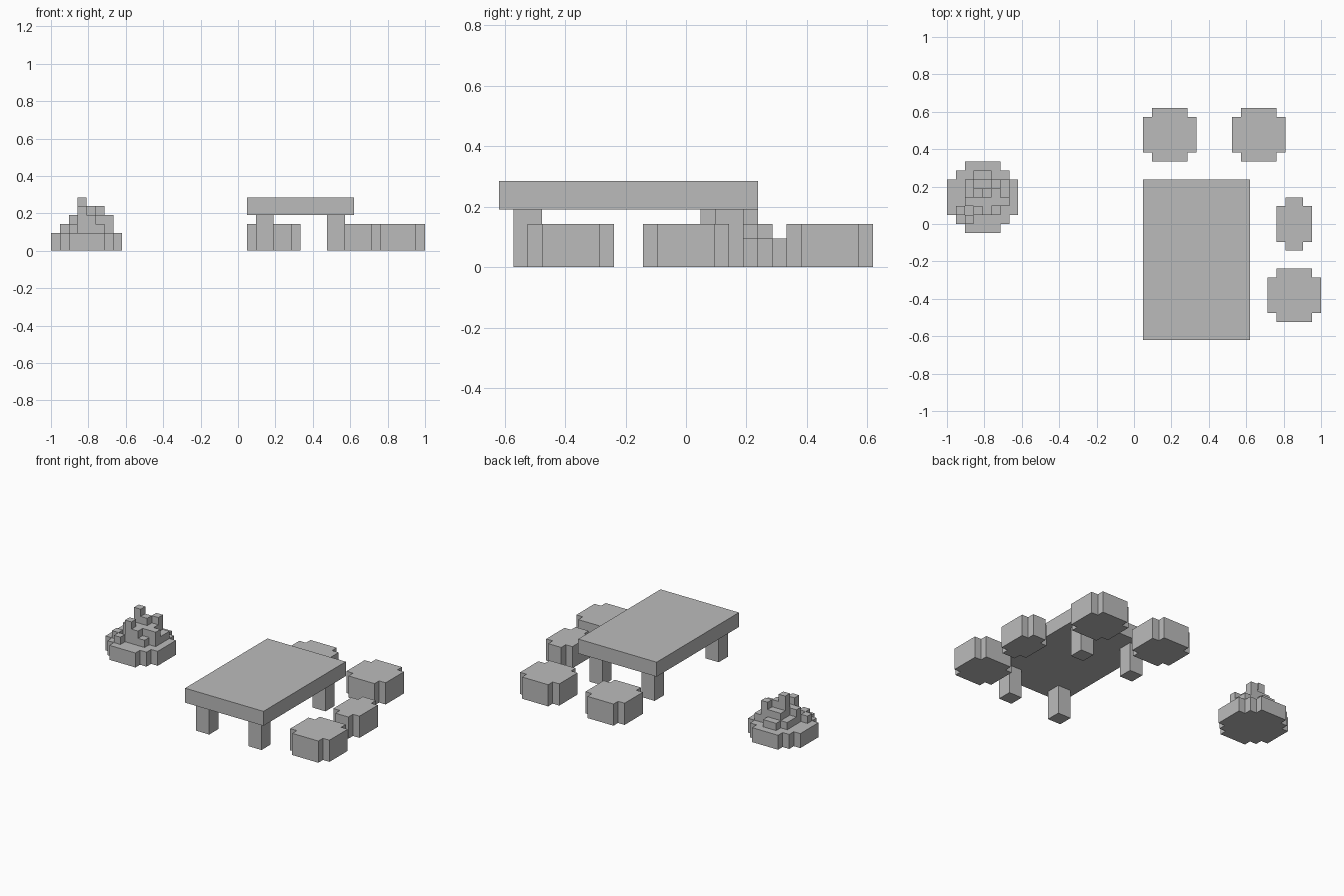
import bpy
import bmesh
from mathutils import Vector

if "Cube" in bpy.data.objects:
    bpy.data.objects.remove(bpy.data.objects["Cube"])

U = 2 / 42                          # edge of one block
ORIGIN = Vector((-21, -13, 0))      # grid corner, in blocks

stone = bpy.data.materials.new("plain_grey")
stone.use_nodes = True
grey = (0.5, 0.5, 0.5, 1)
stone.diffuse_color = grey
stone.node_tree.nodes["Principled BSDF"].inputs["Base Color"].default_value = grey


def finish(name, bm):
    """Scale block units to model units and link the part."""
    bmesh.ops.remove_doubles(bm, verts=bm.verts, dist=0.001)
    for v in bm.verts:
        v.co = (v.co + ORIGIN) * U
    mesh = bpy.data.meshes.new(name)
    bm.to_mesh(mesh)
    bm.free()
    mesh.materials.append(stone)
    bpy.context.collection.objects.link(bpy.data.objects.new(name, mesh))


def box(name, low, high):
    bm = bmesh.new()
    low, high = Vector(low), Vector(high)
    bmesh.ops.create_cube(bm, size=1)
    for v in bm.verts:
        v.co = (low + high) / 2 + v.co * (high - low)
    finish(name, bm)


def stack(name, x, y, rows):
    """Stepped solid from rows of block heights, back row first."""
    rows = rows[::-1]
    bm = bmesh.new()

    def height(i, j):
        inside = 0 <= j < len(rows) and 0 <= i < len(rows[0])
        return int(rows[j][i]) if inside else 0

    def quad(*points):
        bm.faces.new([bm.verts.new(p) for p in points])

    for j in range(len(rows)):
        for i in range(len(rows[0])):
            h = height(i, j)
            if not h:
                continue
            a, b, c, d = [(x + i + s, y + j + t) for s, t in ((0, 0), (1, 0), (1, 1), (0, 1))]
            quad(*[(*p, h) for p in (a, b, c, d)])
            quad(*[(*p, 0) for p in (d, c, b, a)])
            # Exposed sides, one block at a time
            for p, q, di, dj in ((a, b, 0, -1), (b, c, 1, 0), (c, d, 0, 1), (d, a, -1, 0)):
                for z in range(height(i + di, j + dj), h):
                    quad((*p, z), (*q, z), (*q, z + 1), (*p, z + 1))
    bmesh.ops.remove_doubles(bm, verts=bm.verts, dist=0.001)
    bmesh.ops.dissolve_limit(bm, angle_limit=0.01, verts=bm.verts, edges=bm.edges)
    finish(name, bm)


# Table
box("table_top", (22, 0, 4), (34, 18, 6))
for side, x in (("right", 23), ("left", 31)):
    for end, y in (("front", 1), ("back", 15)):
        box(f"table_leg_{end}_{side}", (x, y, 0), (x + 2, y + 2, 4))

# Stools with notched corners
for name, x, y, width in (("stool_back_right", 22, 20, 6), ("stool_back_left", 32, 20, 6),
                          ("stool_side_narrow", 37, 10, 4), ("stool_side_front", 36, 2, 6)):
    end_row = "0" + "3" * (width - 2) + "0"
    stack(name, x, y, [end_row] + ["3" * width] * 4 + [end_row])

# Campfire mound: round base with jagged flames
stack("campfire", 0, 12, [
    "00222200",
    "02233220",
    "22344532",
    "22365432",
    "22444442",
    "23254322",
    "02322220",
    "00222200",
])
